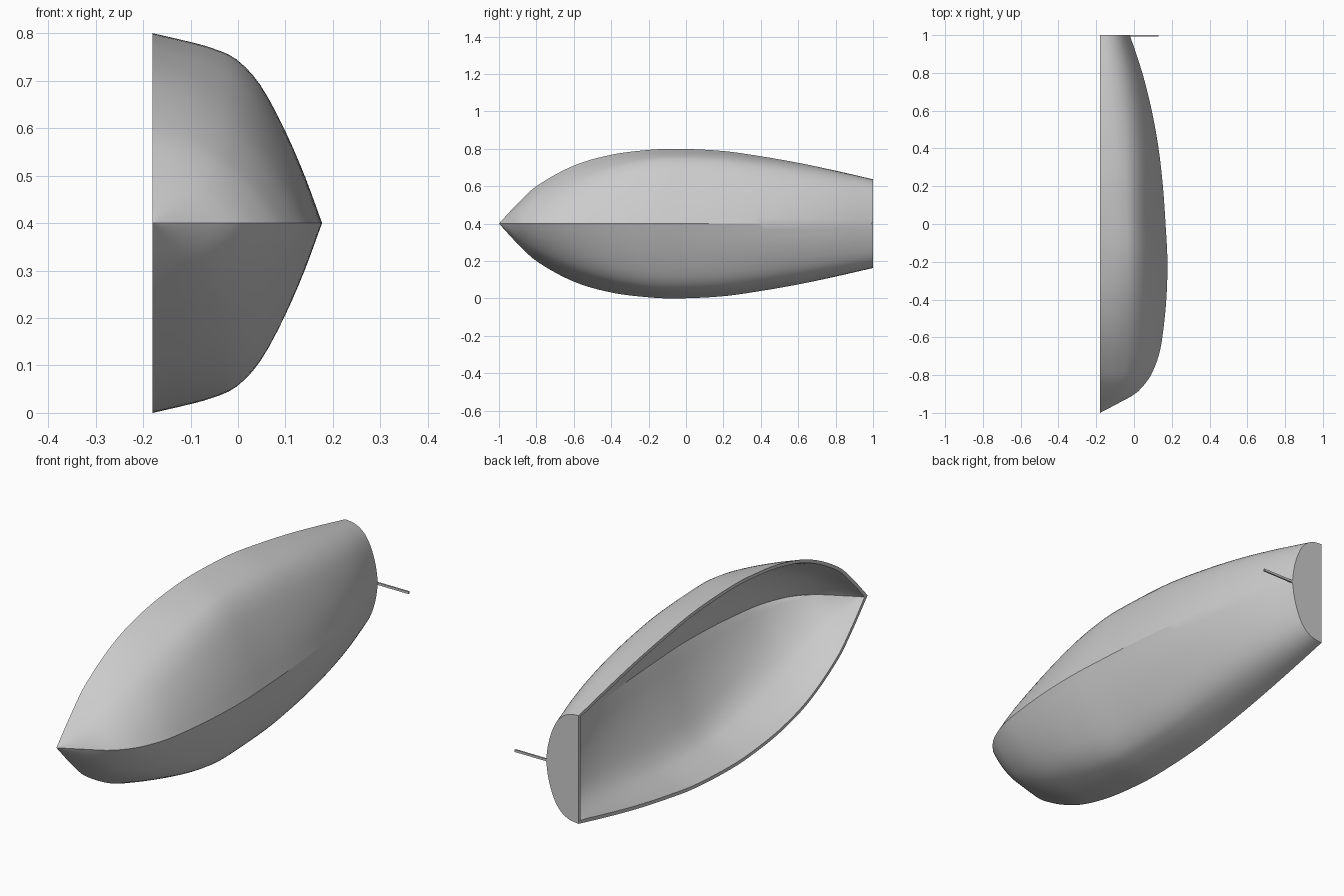
import bpy, bmesh, math

if "Cube" in bpy.data.objects:
    bpy.data.objects.remove(bpy.data.objects["Cube"])

# Boat hull lying on its side: open deck at x=-0.18, keel towards +x, bow at -y
DECK = -0.18
WIDTH = [(-1, 0), (-.9, .108), (-.8, .20), (-.6, .31), (-.4, .368), (-.2, .394), (-.05, .4),
         (.2, .388), (.4, .36), (.6, .325), (.8, .283), (1, .237)]
KEEL = [(-1, -.18), (-.95, -.085), (-.9, .005), (-.85, .055), (-.8, .09), (-.7, .13), (-.6, .15),
        (-.4, .171), (-.2, .177), (0, .167), (.2, .153), (.4, .13), (.6, .094), (.8, .044), (1, -.022)]
# Cross-sections from gunwale to keel as (depth fraction, width fraction)
BOW = [(0, 1), (.22, .9), (.38, .81), (.53, .70), (.67, .55), (.8, .37), (.91, .18), (1, 0)]
MID = [(0, 1), (.22, .955), (.36, .92), (.5, .863), (.64, .73), (.78, .50), (.9, .25), (1, 0)]
STERN = [(0, 1), (.22, .985), (.4, .94), (.56, .86), (.7, .74), (.83, .55), (.94, .29), (1, 0)]


def sample(pts, x):
    """Smooth Hermite interpolation through (x, y) points."""
    def slope(i):
        a, b = pts[max(i - 1, 0)], pts[min(i + 1, len(pts) - 1)]
        return (b[1] - a[1]) / (b[0] - a[0])
    i = 0
    while i < len(pts) - 2 and x > pts[i + 1][0]:
        i += 1
    (x0, y0), (x1, y1) = pts[i], pts[i + 1]
    h = x1 - x0
    t = (x - x0) / h
    return ((2*t**3 - 3*t*t + 1) * y0 + (t**3 - 2*t*t + t) * h * slope(i)
            + (3*t*t - 2*t**3) * y1 + (t**3 - t*t) * h * slope(i + 1))


def section(y, u):
    """Depth and width fraction at station y, u in 0..1 from gunwale to keel."""
    def at(sec):
        return [sample([(j, p[k]) for j, p in enumerate(sec)], u * 7) for k in (0, 1)]
    other, f = (at(BOW), min(1, (-.1 - y) / .7)) if y < -.1 else (at(STERN), (y + .1) / 1.1)
    f = f * f * (3 - 2 * f)
    return [m * (1 - f) + o * f for m, o in zip(at(MID), other)]


# Hull shell with flat transom
N, M = 64, 21
bm = bmesh.new()
tip = bm.verts.new((DECK, -1, .4))
rows = []
for i in range(1, N + 1):
    y = -1 + 2 * (i / N) ** 1.3
    w, k = sample(WIDTH, y), sample(KEEL, y)
    half = [section(y, j / M) for j in range(M + 1)]
    ring = [(d, s) for d, s in half] + [(d, -s) for d, s in half[-2::-1]]
    rows.append([bm.verts.new((DECK + d * (k - DECK), y, .4 + s * w)) for d, s in ring])
for a, b in zip(rows, rows[1:]):
    for j in range(2 * M):
        bm.faces.new((a[j], a[j + 1], b[j + 1], b[j]))
for j in range(2 * M):
    bm.faces.new((tip, rows[0][j + 1], rows[0][j]))
bm.faces.new(rows[-1])
bmesh.ops.recalc_face_normals(bm, faces=bm.faces)
# keep the outside facing out: transom must point to +y
bm.faces.ensure_lookup_table()
bm.normal_update()
if bm.faces[-1].normal.y < 0:
    bmesh.ops.reverse_faces(bm, faces=bm.faces)
mesh = bpy.data.meshes.new("hull")
bm.to_mesh(mesh)
bm.free()
hull = bpy.data.objects.new("hull", mesh)
bpy.context.collection.objects.link(hull)
shell = hull.modifiers.new("shell", 'SOLIDIFY')
shell.thickness = .015
shell.offset = -1
bpy.context.view_layer.objects.active = hull
hull.select_set(True)
bpy.ops.object.modifier_apply(modifier="shell")
# level the rim to the deck plane
for v in hull.data.vertices:
    if v.co.x < DECK + .004:
        v.co.x = DECK
bpy.ops.object.shade_smooth_by_angle(angle=math.radians(28))

# Thin rudder rod below the keel at the stern
bpy.ops.mesh.primitive_cube_add(size=1, location=(.05, .9965, .4))
rod = bpy.context.object
rod.name = "rudder_rod"
rod.scale = (.16, .007, .01)
